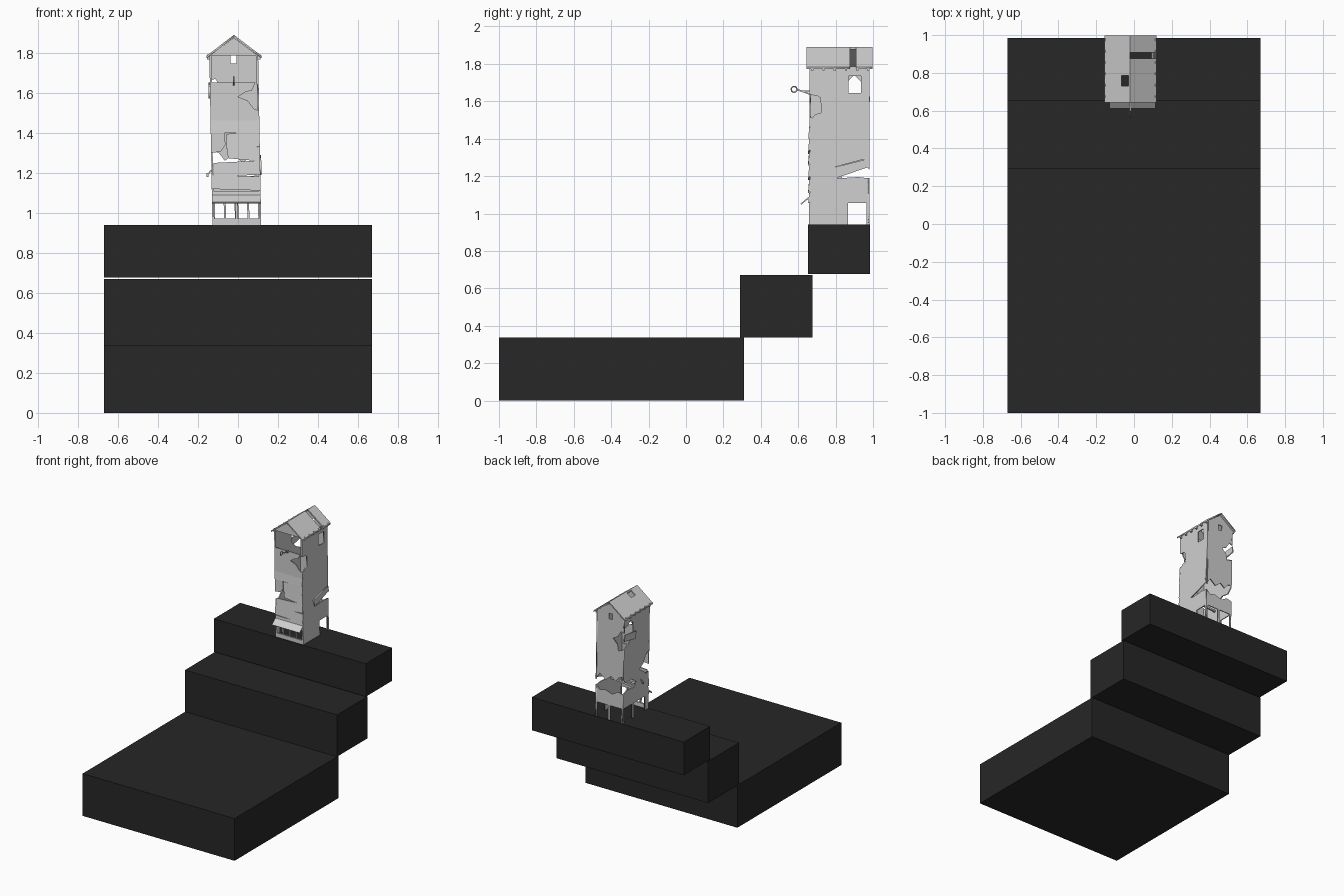
import bpy, bmesh, math
from mathutils import Matrix, Vector

if "Cube" in bpy.data.objects:
    bpy.data.objects.remove(bpy.data.objects["Cube"])


def material(name, rgb):
    m = bpy.data.materials.new(name)
    m.diffuse_color = (*rgb, 1)
    m.use_nodes = True
    m.node_tree.nodes["Principled BSDF"].inputs["Base Color"].default_value = m.diffuse_color
    return m


GREY = material("weathered grey", (0.62, 0.62, 0.62))
BLACK = material("dark stone", (0.02, 0.02, 0.02))
Z0, LEAN = 0.94, 0.018            # tower base height and sideways lean
XL, XR, YF, YB = -0.128, 0.116, 0.663, 0.98
T = 0.008                          # board thickness


def finish(bm, name, mat, lean=True):
    bmesh.ops.remove_doubles(bm, verts=bm.verts, dist=1e-5)
    if lean:
        for v in bm.verts:
            v.co.x -= (v.co.z - Z0) * LEAN
    bmesh.ops.recalc_face_normals(bm, faces=bm.faces)
    me = bpy.data.meshes.new(name)
    bm.to_mesh(me)
    bm.free()
    me.materials.append(mat)
    ob = bpy.data.objects.new(name, me)
    bpy.context.collection.objects.link(ob)
    return ob


def box(name, lo, hi, mat=GREY, lean=True):
    bm = bmesh.new()
    size = [b - a for a, b in zip(lo, hi)]
    mid = [(a + b) / 2 for a, b in zip(lo, hi)]
    bmesh.ops.create_cube(bm, size=1, matrix=Matrix.Translation(mid) @ Matrix.Diagonal((*size, 1)))
    return finish(bm, name, mat, lean)


def rod(name, p, q, w, d=None):
    p, q = Vector(p), Vector(q)
    bm = bmesh.new()
    rot = (q - p).to_track_quat('Z', 'Y').to_matrix().to_4x4()
    bmesh.ops.create_cube(bm, size=1, matrix=Matrix.Translation((p + q) / 2) @ rot
                          @ Matrix.Diagonal((w, d or w, (q - p).length, 1)))
    return finish(bm, name, GREY)


def sheet(name, loops, plane, pos=0, thick=T, warp=None):
    """Flat board from outline loops (further loops are holes), lying in plane x, y or z."""
    cu = bpy.data.curves.new(name, 'CURVE')
    cu.dimensions, cu.fill_mode, cu.extrude = '2D', 'BOTH', thick / 2
    for pts in loops:
        s = cu.splines.new('POLY')
        s.points.add(len(pts) - 1)
        for p, (a, b) in zip(s.points, pts):
            p.co = (a, b, 0, 1)
        s.use_cyclic_u = True
    tmp = bpy.data.objects.new(name + "_outline", cu)
    bpy.context.collection.objects.link(tmp)
    bpy.context.view_layer.update()
    me = bpy.data.meshes.new_from_object(tmp.evaluated_get(bpy.context.evaluated_depsgraph_get()))
    bpy.data.objects.remove(tmp)
    bm = bmesh.new()
    bm.from_mesh(me)
    bpy.data.meshes.remove(me)
    for v in bm.verts:
        a, b, c = v.co
        v.co = {'x': (pos + c, a, b), 'y': (a, pos + c, b), 'z': (a, b, pos + c)}[plane]
        if warp:
            v.co.z += warp(v.co.x)
    return finish(bm, name, GREY, warp is None)


def rect(a0, a1, b0, b1):
    return [(a0, b0), (a1, b0), (a1, b1), (a0, b1)]


# Three terraced stone blocks
for name, y0, y1, z0, z1 in (("lower_step", -1, 0.31, 0, 0.337),
                             ("middle_step", 0.29, 0.677, 0.337, 0.67),
                             ("upper_step", 0.653, 0.985, 0.677, 0.94)):
    box(name, (-0.67, y0, z0), (0.67, y1, z1), BLACK, False)

# Right wall: doorway, rear crack, broken front corner, window
sheet("right_wall_lower", [[(YF, Z0), (0.865, Z0), (0.865, 1.055), (0.965, 1.055), (0.965, Z0),
                            (YB, Z0), (YB, 1.188), (0.92, 1.195), (0.81, 1.188), (0.80, 1.25),
                            (0.95, 1.29), (0.965, 1.26), (YB, 1.235), (YB, 1.785), (YF, 1.785),
                            (YF, 1.635), (0.70, 1.63), (0.718, 1.62), (0.725, 1.54),
                            (0.69, 1.53), (0.675, 1.51), (YF, 1.52)],
                           rect(0.87, 0.935, 1.645, 1.735)], 'x', XR - T / 2)
sheet("right_patch_board", [[(0.785, 1.245), (0.965, 1.29), (0.98, 1.25), (0.805, 1.19)]], 'x', XR + 0.002)

# Left wall: open bay at the bottom, rear gap, bites from both corners
sheet("left_wall", [[(YF, Z0), (0.70, Z0), (0.70, 1.055), (0.84, 1.055), (0.84, Z0), (0.865, Z0),
                     (0.865, 1.055), (0.965, 1.055), (0.965, Z0), (YB, Z0), (YB, 1.17),
                     (0.93, 1.19), (0.84, 1.18), (0.82, 1.22), (0.88, 1.26), (0.94, 1.25), (YB, 1.29),
                     (YB, 1.53), (0.92, 1.56), (0.86, 1.62), (0.87, 1.71), (0.90, 1.74),
                     (0.935, 1.705), (YB, 1.70), (YB, 1.785), (YF, 1.785), (YF, 1.41),
                     (0.70, 1.385), (0.73, 1.33), (0.78, 1.30), (0.72, 1.26), (0.70, 1.235),
                     (YF, 1.24)]], 'x', XL + T / 2)
sheet("left_patch_board", [[(0.84, 1.57), (0.985, 1.60), (0.98, 1.65), (0.835, 1.63)]], 'x', XL - 0.003)

# Back wall: posts and ground bays, ragged gap, corner bite, gable and small window
sheet("back_wall_lower", [[(XL, Z0), (XL + 0.014, Z0), (XL + 0.014, 1.055), (-0.015, 1.055), (-0.015, Z0),
                           (0.003, Z0), (0.003, 1.055), (XR - 0.014, 1.055), (XR - 0.014, Z0), (XR, Z0),
                           (XR, 1.19), (0.08, 1.16), (0.03, 1.17), (-0.03, 1.15), (-0.08, 1.18),
                           (XL, 1.17)]], 'y', YB - T / 2)
sheet("back_wall_upper", [[(XL, 1.31), (-0.09, 1.30), (-0.06, 1.26), (-0.02, 1.29), (0.03, 1.25),
                           (0.08, 1.29), (XR, 1.24), (XR, 1.785), (-0.004, 1.875), (XL, 1.785),
                           (XL, 1.66), (-0.10, 1.67), (-0.07, 1.62), (-0.03, 1.60), (-0.07, 1.56),
                           (-0.08, 1.51), (XL, 1.53)],
                          rect(-0.022, 0.008, 1.745, 1.79)], 'y', YB - T / 2)

# Front: solid panel with torn corner, gable over an open loft
sheet("front_panel", [[(XL, 1.46), (XR, 1.46), (XR, 1.51), (0.09, 1.52), (0.06, 1.56), (0.012, 1.58),
                       (0.05, 1.605), (0.08, 1.61), (0.10, 1.65), (XL, 1.65)]], 'y', YF)
sheet("front_gable", [[(XL, 1.785), (XR, 1.785), (-0.004, 1.875)]], 'y', YF)
for x in (XL, XR - 0.012):
    box("loft_corner_post", (x, YF - 0.004, 1.64), (x + 0.012, YF + 0.01, 1.79))

# Overlapping, slightly crooked front planks
for x0, x1, z0, z1, skew in ((XL, XR, 1.40, 1.462, 0), (-0.05, XR, 1.325, 1.40, 0.006),
                             (-0.045, XR, 1.265, 1.335, -0.008), (XL + 0.01, XR, 1.185, 1.255, 0.006),
                             (XL, XR, 1.115, 1.185, -0.004), (XL, XR, 1.055, 1.11, 0)):
    bm = bmesh.new()
    vs = [bm.verts.new((x, y, z)) for x, s in ((x0, -skew), (x1, skew))
          for y, z in ((YF - 0.010, z0 + s), (YF - 0.002, z0 + s), (YF + 0.004, z1 + s), (YF - 0.004, z1 + s))]
    bmesh.ops.convex_hull(bm, input=vs)
    finish(bm, "front_plank", GREY)
sheet("torn_plank_stub", [[(XL, 1.30), (-0.08, 1.305), (-0.055, 1.34), (-0.06, 1.40), (XL, 1.40)]], 'y', YF)

# Shop front: sill, mullions and sloping awning
box("front_sill", (XL, YF - 0.005, Z0), (XR, YF + 0.008, 0.972))
for i in range(5):
    x = XL + 0.005 + i * (XR - XL - 0.01) / 4
    box("front_mullion", (x - 0.005, YF - 0.005, 0.97), (x + 0.005, YF + 0.008, 1.06))
rod("front_awning", ((XL + XR) / 2, 0.614, 1.05), ((XL + XR) / 2, YF, 1.09), XR - XL, 0.007)

# Roof slopes: folded boards with a square hole and a missing strip
RX = -0.02


def pitch(x):
    return -abs(x - RX) * 0.76


sheet("roof_left", [rect(-0.157, RX, 0.643, 0.998), rect(-0.066, -0.028, 0.73, 0.785)],
      'z', 1.883, 0.012, pitch)
for name, y0, y1 in (("front", 0.643, 0.876), ("back", 0.908, 0.998)):
    sheet("roof_right_" + name, [rect(RX, 0.118, y0, y1)], 'z', 1.883, 0.012, pitch)

# Rafter ends under the eaves
for i in range(6):
    y = 0.675 + i * 0.06
    for x in (XL - 0.012, XR):
        box("rafter_end", (x, y - 0.006, 1.765), (x + 0.012, y + 0.006, 1.79))

# Hanging ring on a front bracket, peg on the left, broken inner beam
rod("ring_bracket", (-0.008, 0.597, 1.662), (-0.008, 0.672, 1.635), 0.008)
rod("ring_brace", (-0.008, 0.625, 1.655), (-0.008, 0.665, 1.655), 0.006)
bm = bmesh.new()
N, M = 12, 5
ring = [[bm.verts.new((-0.008 + 0.004 * math.sin(b),
                       0.578 + (0.015 + 0.004 * math.cos(b)) * math.cos(a),
                       1.664 + (0.015 + 0.004 * math.cos(b)) * math.sin(a)))
         for b in (math.tau * j / M for j in range(M))] for a in (math.tau * i / N for i in range(N))]
for i in range(N):
    for j in range(M):
        k, l = (i + 1) % N, (j + 1) % M
        bm.faces.new((ring[i][j], ring[k][j], ring[k][l], ring[i][l]))
finish(bm, "hanging_ring", GREY)
rod("left_peg", (-0.148, 0.76, 1.19), (XL, 0.76, 1.212), 0.007)
rod("left_peg_head", (-0.148, 0.76, 1.18), (-0.148, 0.76, 1.20), 0.01)
rod("broken_beam", (XL + 0.01, 0.80, 1.16), (XR - 0.01, 0.80, 1.18), 0.014)
